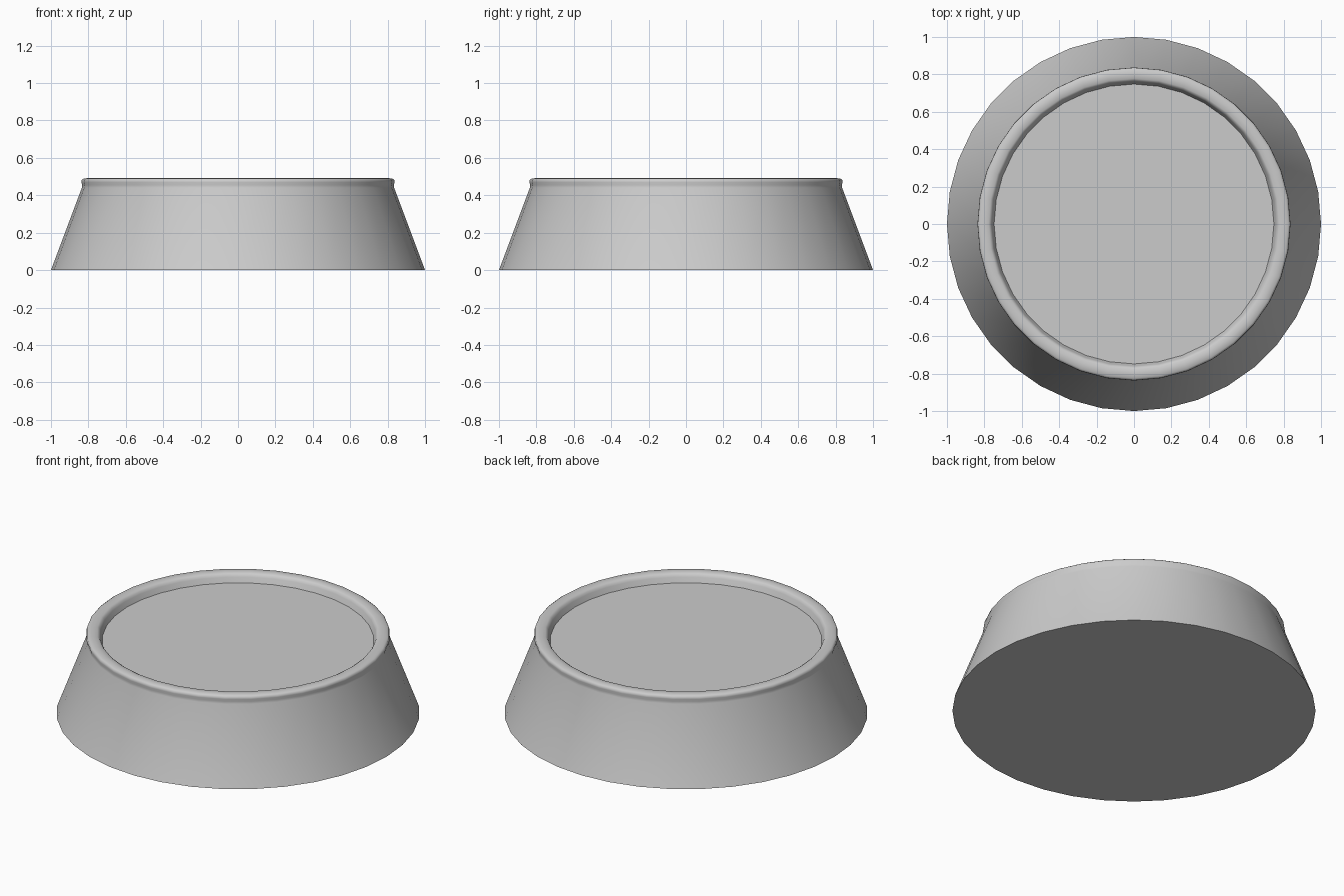
import bpy, bmesh, math

if "Cube" in bpy.data.objects:
    bpy.data.objects.remove(bpy.data.objects["Cube"])

SEGMENTS = 36

# half profile (radius, height) from base edge over the rim to the recessed top
profile = [(1.0, 0.0), (0.835, 0.44), (0.833, 0.455), (0.837, 0.47),
           (0.835, 0.483), (0.825, 0.49), (0.80, 0.492), (0.777, 0.49),
           (0.766, 0.483), (0.76, 0.47), (0.748, 0.44)]

bm = bmesh.new()
rings = []
for r, z in profile:
    rings.append([bm.verts.new((r * math.cos(a), r * math.sin(a), z))
                  for a in (2 * math.pi * i / SEGMENTS for i in range(SEGMENTS))])

# lathe walls
for low, high in zip(rings, rings[1:]):
    for i in range(SEGMENTS):
        j = (i + 1) % SEGMENTS
        bm.faces.new((low[i], low[j], high[j], high[i]))

# flat underside and recessed top disc
bm.faces.new(rings[0][::-1])
bm.faces.new(rings[-1])

mesh = bpy.data.meshes.new("round_base")
bm.to_mesh(mesh)
bm.free()
base = bpy.data.objects.new("round_base", mesh)
bpy.context.collection.objects.link(base)

bpy.context.view_layer.objects.active = base
base.select_set(True)
bpy.ops.object.shade_smooth_by_angle(angle=math.radians(50))
